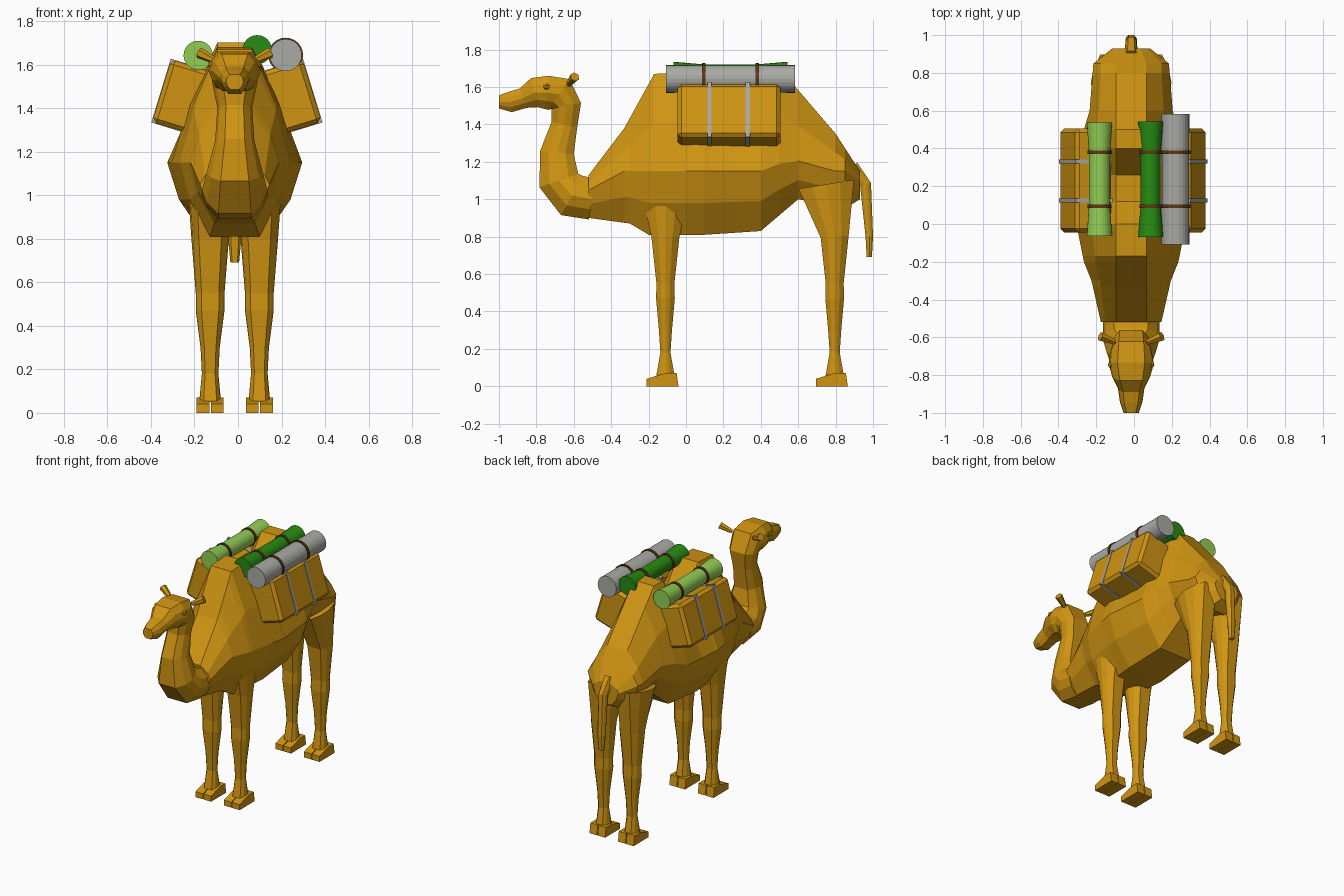
import bpy, bmesh, math
from mathutils import Matrix, Vector

cube = bpy.data.objects.get("Cube")
if cube:
    bpy.data.objects.remove(cube, do_unlink=True)

MIDDLE = -0.015  # centre plane of the animal


def material(name, red, green, blue):
    mat = bpy.data.materials.new(name)
    mat.use_nodes = True
    colour = (red, green, blue, 1)
    mat.diffuse_color = colour
    mat.node_tree.nodes["Principled BSDF"].inputs["Base Color"].default_value = colour
    return mat


tan = material("tan_hide", 0.63, 0.3, 0.006)
grey = material("grey_cloth", 0.4, 0.4, 0.38)
light_green = material("light_green_cloth", 0.29, 0.61, 0.09)
dark_green = material("dark_green_cloth", 0.02, 0.26, 0.006)
brown = material("brown_leather", 0.11, 0.04, 0.006)


def finish(name, bm, mat):
    """Turn a bmesh into a coloured object in the scene."""
    bmesh.ops.recalc_face_normals(bm, faces=bm.faces)
    mesh = bpy.data.meshes.new(name)
    bm.to_mesh(mesh)
    bm.free()
    mesh.materials.append(mat)
    obj = bpy.data.objects.new(name, mesh)
    bpy.context.scene.collection.objects.link(obj)
    return obj


def skin(name, rings, mat):
    """Bridge a row of closed point rings and cap both ends."""
    bm = bmesh.new()
    loops = [[bm.verts.new(point) for point in ring] for ring in rings]
    for near, far in zip(loops, loops[1:]):
        for i in range(len(near)):
            bm.faces.new((near[i - 1], near[i], far[i], far[i - 1]))
    bm.faces.new(loops[0])
    bm.faces.new(loops[-1])
    return finish(name, bm, mat)


def cross_section(start, end, start_width, width, end_width, centre=MIDDLE, widest=0.5):
    """Symmetric ten-sided ring between two points of the side plane."""
    stations = [
        (0, start_width),
        (widest / 2, (start_width + width) * 0.57),
        (widest, width),
        ((1 + widest) / 2, (end_width + width) * 0.57),
        (1, end_width),
    ]
    ring = []
    for part, half in stations:
        y, z = start.lerp(end, part)
        ring.append(Vector((centre + half, y, z)))
        ring.insert(0, Vector((centre - half, y, z)))
    return ring


def tube(name, path, mat, centre=MIDDLE):
    """Loft along a path of (y, z, half depth, half width), square to its direction."""
    spots = [Vector((y, z)) for y, z, depth, width in path]
    rings = []
    for i, (y, z, depth, width) in enumerate(path):
        ahead = spots[min(i + 1, len(spots) - 1)] - spots[max(i - 1, 0)]
        across = Vector((ahead.y, -ahead.x)).normalized() * depth
        rings.append(cross_section(spots[i] + across, spots[i] - across,
                                   width * 0.6, width, width * 0.5, centre))
    return skin(name, rings, mat)


def box(name, location, size, lean, mat):
    """Box leaning about the y axis."""
    bm = bmesh.new()
    place = Matrix.Translation(location) @ Matrix.Rotation(lean, 4, "Y") @ Matrix.Diagonal((*size, 1))
    bmesh.ops.create_cube(bm, size=1, matrix=place)
    return finish(name, bm, mat)


def lathe(name, x, z, profile, mat, sides=24):
    """Turn a (y, radius) profile about an axis along y."""
    angles = [math.tau * i / sides for i in range(sides)]
    rings = [[(x + radius * math.cos(angle), y, z + radius * math.sin(angle)) for angle in angles]
             for y, radius in profile]
    return skin(name, rings, mat)


def along(table, y):
    """Straight-line lookup in a table whose first column is y."""
    for low, high in zip(table, table[1:]):
        if y <= high[0]:
            part = (y - low[0]) / (high[0] - low[0])
            return [p + (q - p) * part for p, q in zip(low, high)]


# Torso: back outline with two humps, then belly height and half width
BACK = [(-0.52, 1.13), (-0.33, 1.38), (-0.17, 1.67), (0, 1.68), (0.12, 1.52),
        (0.26, 1.52), (0.4, 1.7), (0.5, 1.7), (0.8, 1.35), (0.93, 1.15)]
FLANK = [(-0.52, 0.9, 0.16), (-0.3, 0.87, 0.21), (-0.2, 0.81, 0.25), (0.1, 0.81, 0.31),
         (0.4, 0.83, 0.28), (0.6, 1, 0.22), (0.85, 0.95, 0.2), (0.93, 1, 0.1)]
torso_rings = []
for y in sorted({row[0] for row in BACK + FLANK}):
    top = along(BACK, y)[1]
    belly, width = along(FLANK, y)[1:]
    widest = min(max((top - 1.15) / (top - belly), 0.35), 0.65)
    torso_rings.append(cross_section(Vector((y, top)), Vector((y, belly)), min(0.08, width / 2),
                                     width, width * 0.45, widest=widest))
skin("torso", torso_rings, tan)

# Curved neck running up into the head and muzzle
tube("neck_and_head", [
    (-0.5, 1, 0.11, 0.15),
    (-0.61, 1.02, 0.12, 0.15),
    (-0.68, 1.1, 0.11, 0.13),
    (-0.69, 1.25, 0.09, 0.09),
    (-0.65, 1.4, 0.07, 0.08),
    (-0.64, 1.5, 0.08, 0.1),
    (-0.68, 1.56, 0.1, 0.11),
    (-0.74, 1.57, 0.09, 0.12),
    (-0.81, 1.57, 0.08, 0.1),
    (-0.87, 1.54, 0.055, 0.07),
    (-0.94, 1.52, 0.055, 0.06),
    (-1, 1.52, 0.035, 0.04),
], tan)

# Hanging tail
tube("tail", [(0.88, 1.16, 0.05, 0.04), (0.96, 1.08, 0.03, 0.03),
              (0.98, 0.8, 0.02, 0.03), (0.98, 0.69, 0.014, 0.02)], tan)

# Legs share one shape below the body: height, half depth, half width
LEG = [(0.8, 0.075, 0.086), (0.55, 0.048, 0.066), (0.47, 0.05, 0.066),
       (0.3, 0.035, 0.044), (0.18, 0.027, 0.038), (0.05, 0.05, 0.05)]
LEG_ROOTS = {"front": (-0.11, (-0.11, 1, 0.12, 0.1)), "hind": (0.795, (0.75, 1.08, 0.15, 0.1))}
TOE = [(-0.1, 0), (-0.1, 0.04), (0, 0.07), (0.06, 0.07), (0.07, 0)]

for side, sign in (("left", 1), ("right", -1)):
    leg_x = MIDDLE + sign * 0.113
    for end, (leg_y, root) in LEG_ROOTS.items():
        path = [root] + [(leg_y, *row) for row in LEG]
        tube(f"{end}_leg_{side}", path, tan, leg_x)
        # Two toes with a narrow cleft
        for toe, edge in (("outer_toe", sign), ("inner_toe", -sign)):
            skin(f"{end}_{toe}_{side}", [[(leg_x + edge * reach, leg_y + y, z) for y, z in TOE]
                                         for reach in (0.003, 0.062)], tan)

    # Ear flaring outwards
    ear_bm = bmesh.new()
    aim = Vector((sign * 2, 0.8, 1)).to_track_quat("Z", "Y").to_matrix().to_4x4()
    spot = Matrix.Translation((MIDDLE + sign * 0.125, -0.61, 1.635))
    bmesh.ops.create_cone(ear_bm, cap_ends=True, segments=6, radius1=0.015, radius2=0.026,
                          depth=0.09, matrix=spot @ aim)
    finish(f"ear_{side}", ear_bm, tan)

    # Low eye bulge
    eye_bm = bmesh.new()
    spot = Matrix.Translation((MIDDLE + sign * 0.105, -0.745, 1.6))
    bmesh.ops.create_icosphere(eye_bm, subdivisions=1, radius=0.02, matrix=spot)
    finish(f"eye_{side}", eye_bm, tan)

    # Saddle bag leaning on the flank, wrapped by two straps
    bag_x, bag_z, lean = sign * 0.25 - 0.005, 1.45, math.radians(-17 * sign)
    bag = box(f"saddle_bag_{side}", (bag_x, 0.23, bag_z), (0.2, 0.55, 0.3), lean, tan)
    bevel = bag.modifiers.new("cut_corners", "BEVEL")
    bevel.width = 0.02
    bevel.segments = 1
    for strap, y in (("front", 0.125), ("rear", 0.33)):
        box(f"{strap}_bag_strap_{side}", (bag_x, y, bag_z), (0.206, 0.022, 0.306), lean, grey)

# Bed rolls: x, z, half length, end radius, waist radius
ROLLS = {
    "light_roll": (-0.183, 1.642, 0.3, 0.067, 0.056, light_green),
    "dark_roll": (0.088, 1.668, 0.305, 0.067, 0.053, dark_green),
    "grey_roll": (0.219, 1.643, 0.345, 0.074, 0.073, grey),
}
for name, (x, z, reach, flare, waist, mat) in ROLLS.items():
    middle, tie = 0.237, 0.143
    lathe(name, x, z, [(middle - reach, flare), (middle - tie, waist),
                       (middle + tie, waist), (middle + reach, flare)], mat)
    # Leather ties
    for place, y in (("front", middle - tie), ("rear", middle + tie)):
        collar = waist + 0.007
        lathe(f"{name}_{place}_tie", x, z, [(y - 0.009, collar), (y + 0.009, collar)], brown)
